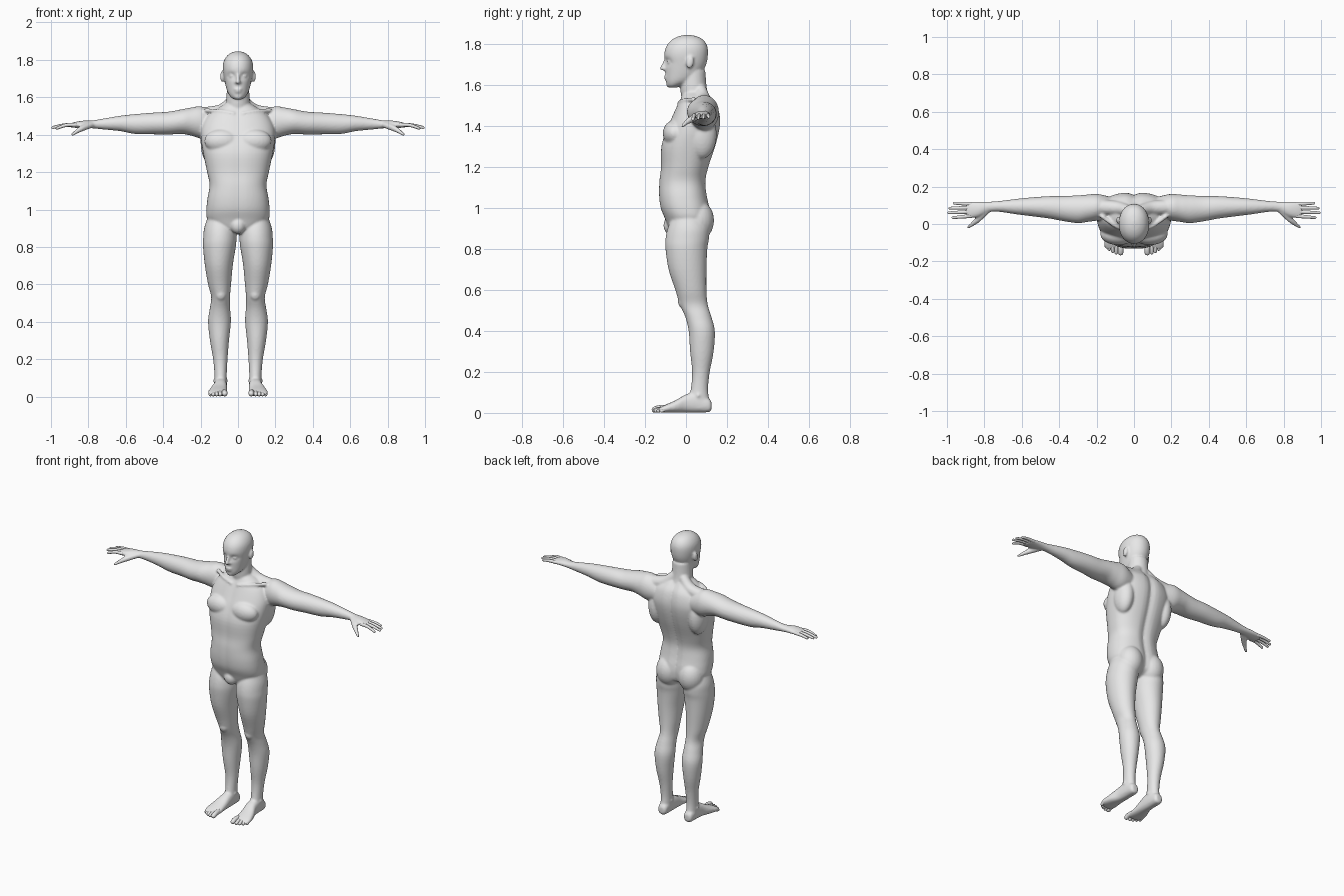
import bpy, bmesh, math
from mathutils import Vector, Matrix

skin = bpy.data.materials.new("grey_skin")
skin.diffuse_color = (0.8, 0.8, 0.8, 1)


def smooth_path(rows, steps=4):
    """Catmull-Rom interpolation of equal-length tuples."""
    out = []
    for i in range(len(rows) - 1):
        p0, p1, p2 = rows[max(i - 1, 0)], rows[i], rows[i + 1]
        p3 = rows[min(i + 2, len(rows) - 1)]
        for k in range(steps):
            t = k / steps
            out.append([0.5 * (2 * b + (c - a) * t + (2 * a - 5 * b + 4 * c - d) * t * t
                               + (3 * b - a - 3 * c + d) * t ** 3)
                        for a, b, c, d in zip(p0, p1, p2, p3)])
    return out + [list(rows[-1])]


def skin_rings(bm, rings):
    rings = [[bm.verts.new(p) for p in r] for r in rings]
    n = len(rings[0])
    for r, q in zip(rings, rings[1:]):
        for i in range(n):
            j = (i + 1) % n
            bm.faces.new((r[i], r[j], q[j], q[i]))
    bm.faces.new(rings[0][::-1])
    bm.faces.new(rings[-1])
    return [v for r in rings for v in r]


def loft(bm, rows, place, power=2.0, n=40):
    """Rows are (station, a_min, a_max, b_min, b_max); place maps to x, y, z."""
    rings = []
    for t, a0, a1, b0, b1 in smooth_path(rows):
        ring = []
        for i in range(n):
            w = 2 * math.pi * i / n
            c, s = math.cos(w), math.sin(w)
            u = math.copysign(abs(c) ** (2 / power), c)
            v = math.copysign(abs(s) ** (2 / power), s)
            ring.append(place(t, (a0 + a1) / 2 + u * (a1 - a0) / 2,
                              (b0 + b1) / 2 + v * (b1 - b0) / 2))
        rings.append(ring)
    return skin_rings(bm, rings)


def tube(bm, pts, n=14):
    """Round-ended tapered tube through (x, y, z, radius) points."""
    path = smooth_path(pts)
    first, last = Vector(path[0][:3]), Vector(path[-1][:3])
    d0 = (Vector(path[1][:3]) - first).normalized()
    d1 = (last - Vector(path[-2][:3])).normalized()
    caps = [math.radians(a) for a in (25, 50, 70, 84)]
    r0, r1 = path[0][3], path[-1][3]
    rows = [(first - d0 * r0 * math.sin(a), d0, r0 * math.cos(a)) for a in reversed(caps)]
    for i, p in enumerate(path):
        a, b = path[max(i - 1, 0)], path[min(i + 1, len(path) - 1)]
        rows.append((Vector(p[:3]), (Vector(b[:3]) - Vector(a[:3])).normalized(), p[3]))
    rows += [(last + d1 * r1 * math.sin(a), d1, r1 * math.cos(a)) for a in caps]
    rings = []
    for c, d, r in rows:
        side = d.cross(Vector((0.1, 0.2, 1))).normalized()
        up = side.cross(d)
        rings.append([c + (side * math.cos(2 * math.pi * i / n)
                           + up * math.sin(2 * math.pi * i / n)) * r for i in range(n)])
    skin_rings(bm, rings)


def blob(bm, c, r, tilt=0):
    m = Matrix.Translation(c) @ Matrix.Rotation(tilt, 4, 'X') @ Matrix.Diagonal((*r, 1))
    bmesh.ops.create_uvsphere(bm, u_segments=24, v_segments=16, radius=1, matrix=m)


def finish(bm, name):
    bmesh.ops.recalc_face_normals(bm, faces=bm.faces)
    me = bpy.data.meshes.new(name)
    bm.to_mesh(me)
    bm.free()
    me.materials.append(skin)
    for p in me.polygons:
        p.use_smooth = True
    ob = bpy.data.objects.new(name, me)
    bpy.context.collection.objects.link(ob)
    return ob


def upright(z, x, y):
    return (x, y, z)


body = bmesh.new()

# Torso with a spine groove and a faint front midline
torso = [(0.87, .05, -.06, .06), (0.90, .13, -.085, .11), (0.95, .165, -.105, .122),
         (1.0, .169, -.125, .118), (1.06, .163, -.133, .105), (1.13, .152, -.132, .098),
         (1.2, .165, -.124, .112), (1.3, .186, -.122, .145), (1.38, .198, -.098, .165),
         (1.44, .195, -.072, .169), (1.5, .165, -.045, .155), (1.54, .11, -.025, .127),
         (1.57, .06, -.01, .10)]
for v in loft(body, [(z, -x, x, f, b) for z, x, f, b in torso], upright, 2.35, 56):
    g = math.exp(-(v.co.x / .025) ** 2)
    v.co.y += -.014 * g if v.co.y > .02 else .004 * g
blob(body, (0, -.072, .915), (.042, .038, .045))

# Neck and head
loft(body, [(1.48, -.08, .08, -.01, .14), (1.55, -.066, .066, -.024, .11),
            (1.6, -.062, .062, -.027, .1), (1.67, -.058, .058, -.02, .095)], upright)
head = [(1.588, .02, -.083, -.045), (1.60, .037, -.092, -.02), (1.62, .052, -.098, .03),
        (1.65, .063, -.1, .07), (1.70, .074, -.102, .098), (1.75, .081, -.106, .107),
        (1.79, .077, -.096, .104), (1.82, .06, -.072, .086), (1.838, .036, -.04, .056),
        (1.846, .01, -.005, .02)]
for v in loft(body, [(z, -x, x, f, b) for z, x, f, b in head], upright, 2.1, 64):
    if v.co.y < -.04:  # eye sockets
        q = ((abs(v.co.x) - .034) / .02) ** 2 + ((v.co.z - 1.715) / .014) ** 2
        v.co.y += .016 * math.exp(-q)
tube(body, [(0, -.097, 1.73, .007), (0, -.107, 1.705, .009), (0, -.115, 1.683, .012)])
blob(body, (0, -.1, 1.68), (.02, .013, .009))
blob(body, (0, -.096, 1.643), (.024, .012, .006))
blob(body, (0, -.094, 1.63), (.02, .012, .006))
blob(body, (0, -.08, 1.604), (.024, .017, .016))

# Arm rows: x, centre y, centre z, half depth, half height
arm = [(.11, .09, 1.45, .05, .055), (.19, .09, 1.465, .07, .085), (.25, .084, 1.47, .073, .075),
       (.30, .079, 1.47, .074, .066), (.37, .082, 1.462, .068, .061), (.45, .089, 1.46, .06, .058),
       (.55, .092, 1.457, .05, .053), (.63, .093, 1.46, .041, .041), (.72, .094, 1.457, .029, .029),
       (.78, .091, 1.455, .028, .021), (.83, .079, 1.455, .04, .02), (.875, .075, 1.452, .043, .015),
       (.90, .075, 1.45, .036, .009)]
# Leg rows: z, inner x, outer x, front y, back y
leg = [(.95, .04, .165, -.07, .09), (.90, .012, .181, -.09, .112), (.85, .008, .186, -.1, .112),
       (.8, .012, .187, -.1, .104), (.7, .028, .177, -.085, .1), (.6, .037, .16, -.052, .1),
       (.53, .043, .143, -.031, .106), (.47, .042, .151, -.004, .124), (.4, .038, .16, .013, .141),
       (.3, .048, .15, .02, .135), (.2, .056, .133, .03, .116), (.12, .06, .126, .024, .108),
       (.06, .06, .126, .01, .113), (.02, .063, .123, .01, .115)]
# Foot rows: y, centre x, half width, bottom z, top z
foot = [(.125, .093, .014, .018, .05), (.112, .093, .029, .004, .07), (.05, .093, .034, .002, .1),
        (0, .095, .037, .002, .09), (-.05, .104, .046, .002, .062), (-.1, .109, .052, .002, .04),
        (-.125, .109, .046, .004, .027), (-.135, .109, .04, .008, .02)]

for s in (1, -1):
    loft(body, [(x, y - a, y + a, z - b, z + b) for x, y, z, a, b in arm],
         lambda x, y, z: (s * x, y, z))
    loft(body, leg, lambda z, x, y: (s * x, y, z))
    loft(body, [(y, x - w, x + w, lo, hi) for y, x, w, lo, hi in foot],
         lambda y, x, z: (s * x, y, z), 2.4)
    # Muscle masses: chest, flank, buttock, kneecap, ankle, collarbone, neck slope
    blob(body, (s * .085, -.055, 1.365), (.095, .058, .065))
    blob(body, (s * .145, .075, 1.36), (.055, .075, .12))
    blob(body, (s * .08, .055, .94), (.08, .082, .1))
    blob(body, (s * .092, -.012, .545), (.03, .028, .035))
    blob(body, (s * .093, .06, .085), (.04, .02, .02))
    tube(body, [(s * .025, -.034, 1.512, .01), (s * .09, -.015, 1.525, .01), (s * .17, .04, 1.53, .012)])
    tube(body, [(s * .03, .07, 1.58, .03), (s * .09, .085, 1.525, .038), (s * .19, .09, 1.505, .042)])
    # Ear and eye
    blob(body, (s * .084, .02, 1.712), (.011, .018, .031), -.2)
    blob(body, (s * .033, -.079, 1.713), (.014, .013, .01))
    # Thumb
    tube(body, [(s * .785, .07, 1.452, .016), (s * .835, .024, 1.433, .016),
                (s * .865, -.002, 1.415, .011), (s * .885, -.017, 1.401, .008)])

# Fuse the body masses into one smooth surface
ob = finish(body, "body")
rm = ob.modifiers.new("fuse", 'REMESH')
rm.mode, rm.voxel_size, rm.use_smooth_shade = 'VOXEL', 0.0065, True
sm = ob.modifiers.new("soften", 'SMOOTH')
sm.factor, sm.iterations = 0.5, 4

# Fingers: base y, tip x, tip y, tip z
fingers = bmesh.new()
for s in (1, -1):
    for by, tx, ty, tz in ((.043, .968, .034, 1.434), (.065, .99, .06, 1.438),
                           (.087, .985, .085, 1.441), (.107, .96, .111, 1.444)):
        mx = (tx + .87) / 2
        tube(fingers, [(s * .87, by, 1.452, .0105), (s * mx, (by + ty) / 2, 1.451, .0095),
                       (s * tx, ty, tz, .007)])
finish(fingers, "fingers")

# Toes, shrinking outwards
toes = bmesh.new()
for s in (1, -1):
    for x, y, r in ((.071, -.153, .0145), (.095, -.152, .0105), (.114, -.145, .01),
                    (.132, -.134, .0095), (.148, -.12, .009)):
        tube(toes, [(s * (x * .9 + .01), y + .055, .024, r), (s * x, y + .02, r + .008, r),
                    (s * x, y, r + .001, r)])
finish(toes, "toes")
